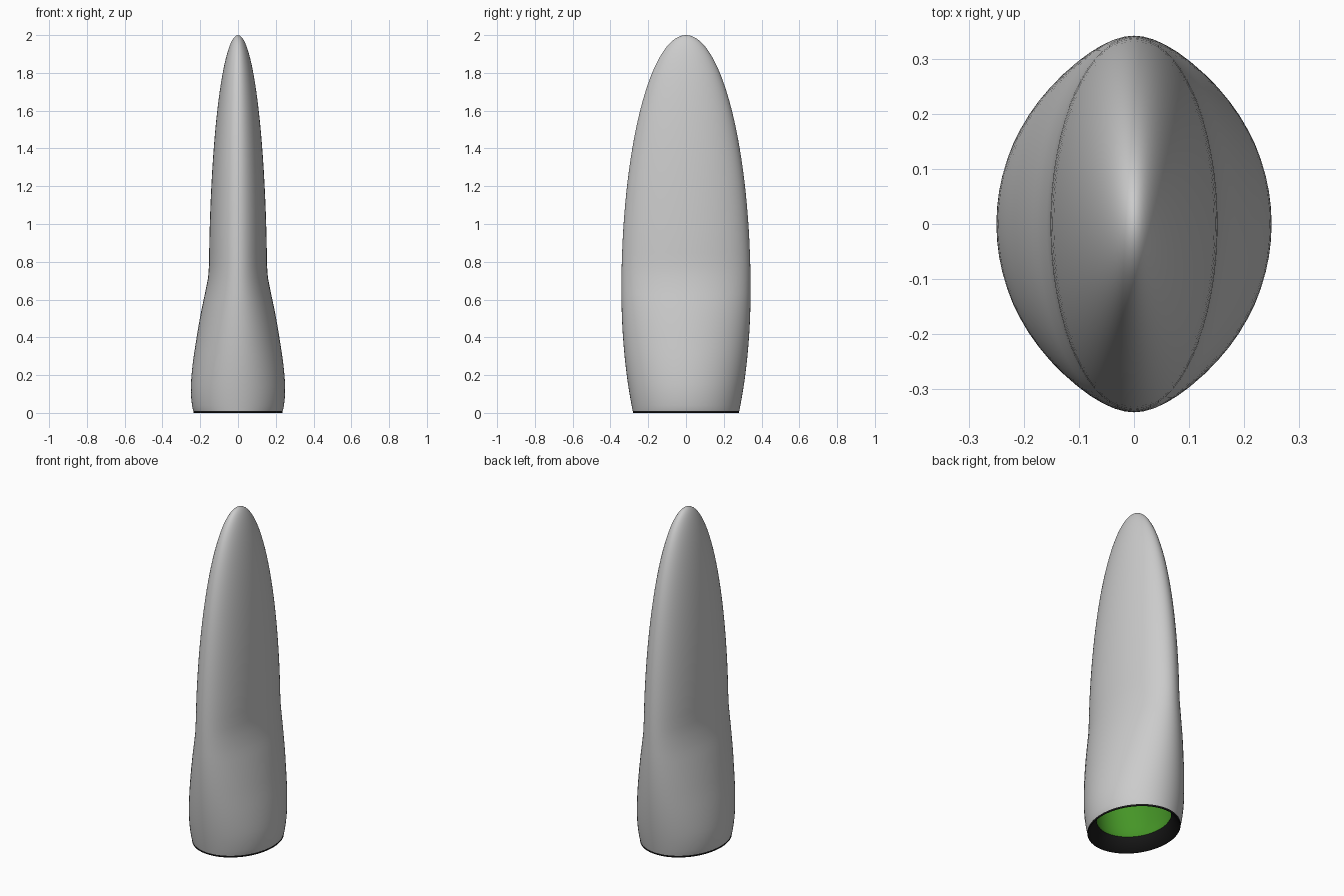
import bpy, bmesh, math

if "Cube" in bpy.data.objects:
    bpy.data.objects.remove(bpy.data.objects["Cube"])

N = 64
BELL = [(-0.1, .21), (0, .233), (.03, .242), (.12, .25), (.25, .241), (.4, .219), (.5, .202),
        (.6, .182), (.68, .164), (.75, .155), (.85, .1525), (.95, .151), (1.1, .146)]


def flare(z):
    # smooth curve through the lower side profile
    for i in range(1, len(BELL) - 2):
        (z0, a), (z1, b), (z2, c), (z3, d) = BELL[i - 1:i + 3]
        if z <= z2:
            t, h = (z - z1) / (z2 - z1), z2 - z1
            m1, m2 = (c - a) / (z2 - z0) * h, (d - b) / (z3 - z1) * h
            return ((2*t**3 - 3*t*t + 1) * b + (t**3 - 2*t*t + t) * m1
                    + (3*t*t - 2*t**3) * c + (t**3 - t*t) * m2)


def radii(z):
    reach = 1.35 if z > .65 else 1.13
    dome = math.sqrt(max(0, 1 - ((z - .65) / reach) ** 2))
    return (flare(z) if z < .95 else .1545 * dome), .342 * dome


def loft(name, rings, tip=None, flip=False, color=None):
    # elliptical rings (rx, ry, z) joined by quads, optional pointed tip
    bm = bmesh.new()
    loops = [[bm.verts.new((rx * math.cos(2 * math.pi * i / N),
                            ry * math.sin(2 * math.pi * i / N), z))
              for i in range(N)] for rx, ry, z in rings]
    for lo, hi in zip(loops, loops[1:]):
        for i in range(N):
            j = (i + 1) % N
            bm.faces.new((lo[i], lo[j], hi[j], hi[i]))
    if tip is not None:
        top = bm.verts.new((0, 0, tip))
        for i in range(N):
            bm.faces.new((loops[-1][i], loops[-1][(i + 1) % N], top))
    if flip:
        bmesh.ops.reverse_faces(bm, faces=bm.faces[:])
    for f in bm.faces:
        f.smooth = True
    me = bpy.data.meshes.new(name)
    bm.to_mesh(me)
    bm.free()
    ob = bpy.data.objects.new(name, me)
    bpy.context.collection.objects.link(ob)
    if color:
        mat = bpy.data.materials.new(name)
        mat.diffuse_color = color
        mat.use_nodes = True
        mat.node_tree.nodes["Principled BSDF"].inputs["Base Color"].default_value = mat.diffuse_color
        me.materials.append(mat)
    return ob


# heights: even along the flare, crowding toward the rounded tip
heights = [.01, .02, .04] + [.07 + .04 * i for i in range(15)]
heights += [.65 + 1.35 * math.sin(math.pi / 2 * i / 32) for i in range(1, 32)]

# outer skin
loft("outer_shell", [(*radii(z), z) for z in heights], tip=2)

# black lip under the shell, turned inward and up
rx, ry = radii(.01)
loft("bottom_lip", [(rx * .8, ry * .8, .075), (rx * .98, ry * .98, 0),
                    (rx, ry, 0), (rx, ry, .01)], color=(.01, .01, .01, 1))

# green lining inside
inner = [z for z in heights if z > .1]
loft("inner_lining", [(rx * .8, ry * .8, .075)] +
     [(radii(z)[0] * .8, radii(z)[1] * .8, z * .97) for z in inner],
     tip=1.94, flip=True, color=(.06, .3, .02, 1))
